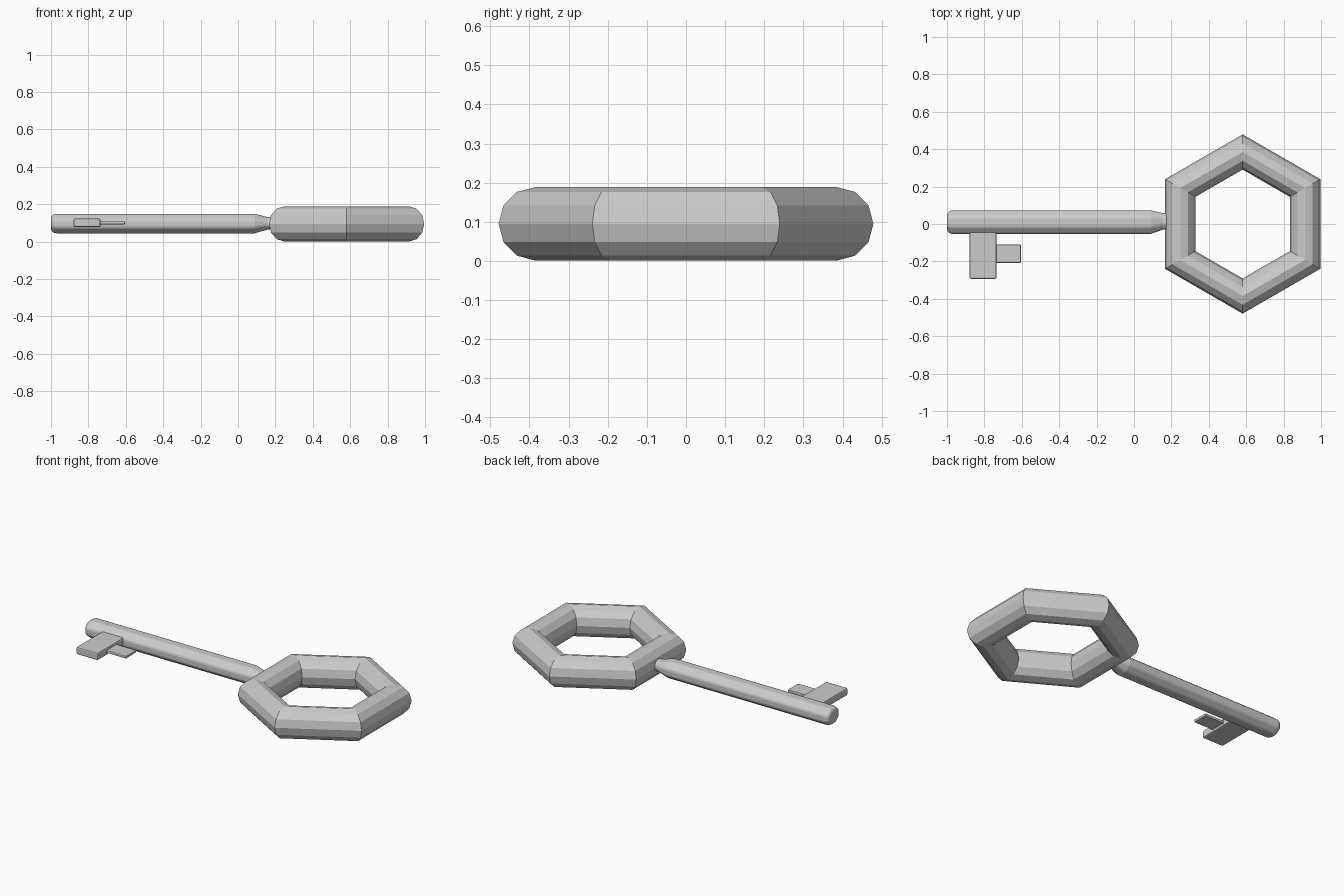
import bpy
import math
from mathutils import Matrix

if "Cube" in bpy.data.objects:
    bpy.data.objects.remove(bpy.data.objects["Cube"])


def finish(obj, name, bevel=0.0, segments=2):
    obj.name = name
    if bevel:
        mod = obj.modifiers.new("soft_edges", "BEVEL")
        mod.width = bevel
        mod.segments = segments
        mod.limit_method = 'ANGLE'
        mod.angle_limit = math.radians(25)
    return obj


def plate(name, x0, x1, y0, y1, z0, z1, bevel):
    bpy.ops.mesh.primitive_cube_add(size=1)
    obj = bpy.context.object
    size = Matrix.Diagonal((x1 - x0, y1 - y0, z1 - z0, 1))
    centre = Matrix.Translation(((x0 + x1) / 2, (y0 + y1) / 2, (z0 + z1) / 2))
    obj.data.transform(centre @ size)
    return finish(obj, name, bevel)


def lofted_bar(name, profile, sides):
    # profile rows: x, y centre, z centre, half width in y, half height in z
    verts, faces = [], []
    for x, cy, cz, ry, rz in profile:
        for i in range(sides):
            a = math.tau * (i + 0.5) / sides
            k = 1 / math.cos(math.pi / sides)
            verts.append((x, cy + ry * k * math.cos(a), cz + rz * k * math.sin(a)))
    for r in range(len(profile) - 1):
        for i in range(sides):
            j = (i + 1) % sides
            faces.append((r * sides + i, (r + 1) * sides + i,
                          (r + 1) * sides + j, r * sides + j))
    faces.append(tuple(range(sides)))
    last = (len(profile) - 1) * sides
    faces.append(tuple(reversed(range(last, last + sides))))
    mesh = bpy.data.meshes.new(name)
    mesh.from_pydata(verts, [], faces)
    obj = bpy.data.objects.new(name, mesh)
    bpy.context.collection.objects.link(obj)
    return finish(obj, name, 0.01)


# Hexagonal ring handle
bpy.ops.mesh.primitive_torus_add(major_segments=6, minor_segments=12,
                                 major_radius=0.385, minor_radius=0.094)
bow = bpy.context.object
bow.data.transform(Matrix.Translation((0.581, 0, 0.095)) @ Matrix.Rotation(math.pi / 6, 4, 'Z'))
finish(bow, "ring_handle")

# Octagonal shaft with a tapered neck running into the ring
lofted_bar("shaft", [
    (-1.00, 0.01, 0.097, 0.048, 0.040),
    (-0.98, 0.01, 0.097, 0.063, 0.052),
    (0.09, 0.01, 0.097, 0.063, 0.052),
    (0.155, 0.014, 0.098, 0.044, 0.034),
    (0.21, 0.014, 0.098, 0.044, 0.034),
], 8)

# Key bit: thick plate with a thinner tooth
plate("bit_plate", -0.88, -0.735, -0.293, 0.0, 0.078, 0.123, 0.008)
plate("bit_tooth", -0.75, -0.605, -0.208, -0.11, 0.092, 0.108, 0.004)
